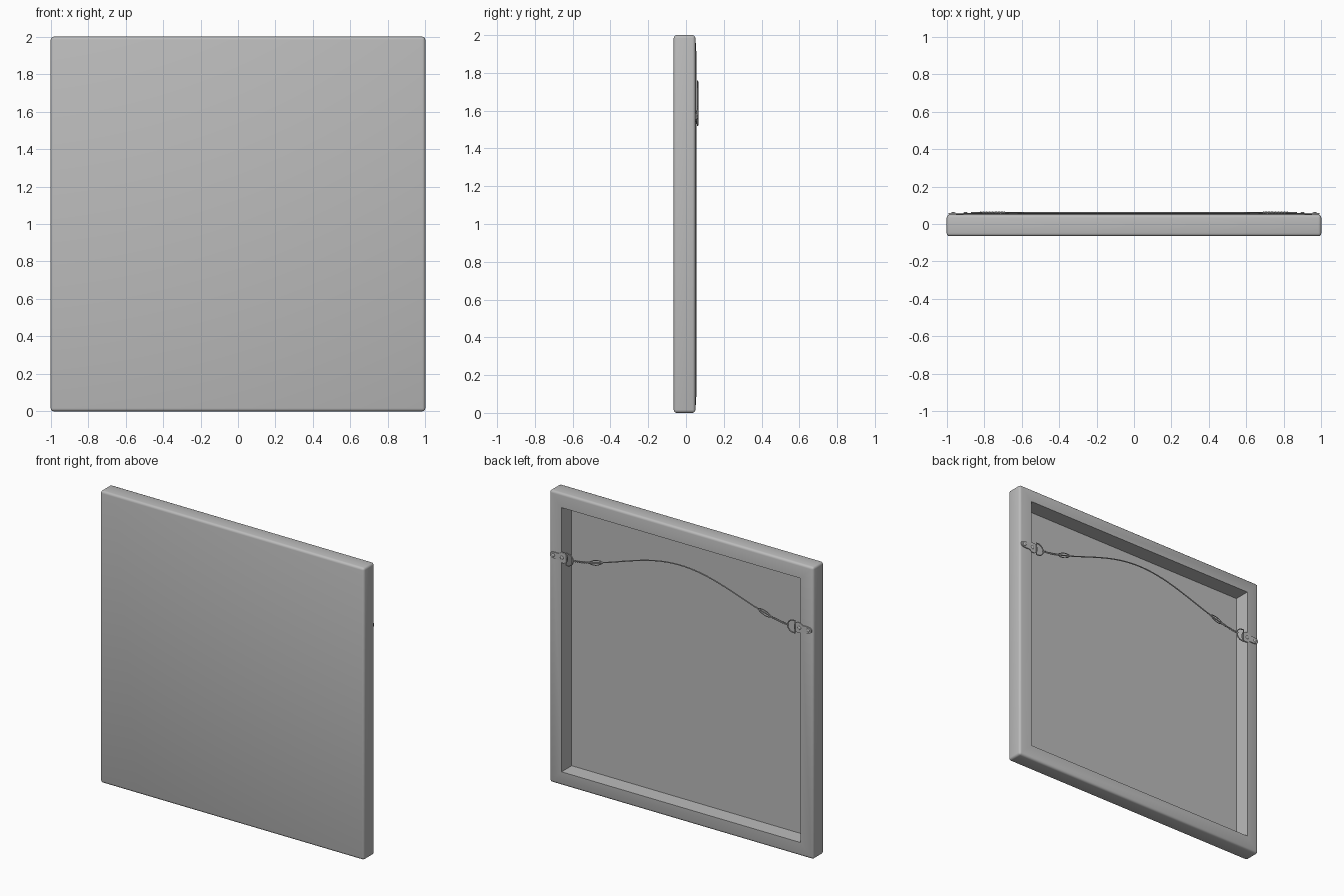
import bpy, bmesh
from math import sin, cos, pi, radians
from mathutils import Vector

cube = bpy.data.objects.get("Cube")
if cube:
    bpy.data.objects.remove(cube, do_unlink=True)


def material(name, value):
    mat = bpy.data.materials.new(name)
    mat.use_nodes = True
    colour = (value, value, value, 1)
    mat.diffuse_color = colour
    mat.node_tree.nodes["Principled BSDF"].inputs["Base Color"].default_value = colour
    return mat


grey = material("plain grey", 0.5)
BACK = 0.055      # rear plane of the frame
HANG_Z = 1.565    # height of the hangers


def finish(name, bm, angle=40):
    bmesh.ops.recalc_face_normals(bm, faces=bm.faces)
    mesh = bpy.data.meshes.new(name)
    bm.to_mesh(mesh)
    bm.free()
    obj = bpy.data.objects.new(name, mesh)
    bpy.context.collection.objects.link(obj)
    mesh.materials.append(grey)
    bpy.ops.object.select_all(action='DESELECT')
    obj.select_set(True)
    bpy.context.view_layer.objects.active = obj
    bpy.ops.object.shade_smooth_by_angle(angle=radians(angle))
    return obj


def tube(name, points, radius, cyclic=False):
    """Round wire following a smooth path."""
    curve = bpy.data.curves.new(name, 'CURVE')
    curve.dimensions = '3D'
    curve.bevel_depth = radius
    curve.bevel_resolution = 2
    curve.use_fill_caps = True
    spline = curve.splines.new('POLY')
    spline.points.add(len(points) - 1)
    for p, co in zip(spline.points, points):
        p.co = (*co, 1)
    spline.use_cyclic_u = cyclic
    spline.use_smooth = True
    curve.materials.append(grey)
    obj = bpy.data.objects.new(name, curve)
    bpy.context.collection.objects.link(obj)
    bpy.ops.object.select_all(action='DESELECT')
    obj.select_set(True)
    bpy.context.view_layer.objects.active = obj
    bpy.ops.object.convert(target='MESH')


# Stretched canvas: rounded slab with a mitred, hollow back
bm = bmesh.new()
bmesh.ops.create_cube(bm, size=1)
for v in bm.verts:
    v.co = (v.co.x * 2, v.co.y * 0.115 - 0.0075, v.co.z * 2 + 1)
bmesh.ops.bevel(bm, geom=bm.edges[:], offset=0.016, segments=3,
                profile=0.5, affect='EDGES')
back = max(bm.faces, key=lambda f: f.calc_center_median().y + f.calc_area())
back = max((f for f in bm.faces if f.normal.y > 0.99), key=lambda f: f.calc_area())
bmesh.ops.inset_region(bm, faces=[back], thickness=0.112)
for v in back.verts:
    v.co.y = BACK
cavity = bmesh.ops.extrude_discrete_faces(bm, faces=[back])["faces"][0]
for v in cavity.verts:
    v.co.y = -0.055
finish("canvas_frame", bm, 35)


def wire_height(x):
    """Hanging wire: gentle arch between the two hangers."""
    return HANG_Z + 0.19 * (0.5 + 0.5 * cos(pi * min(abs(x) / 0.86, 1))) ** 0.9


def hanger(side, label):
    # Strap plate: half-width along its length
    outline = [(0.99, 0.008), (0.98, 0.018), (0.955, 0.022), (0.925, 0.022),
               (0.905, 0.034), (0.885, 0.036), (0.865, 0.026), (0.86, 0.012)]
    ring = outline + [(x, -h) for x, h in reversed(outline)]
    bm = bmesh.new()
    face = bm.faces.new([bm.verts.new((side * x, BACK - 0.004, HANG_Z + h))
                         for x, h in ring])
    top = bmesh.ops.extrude_face_region(bm, geom=[face])["geom"]
    for v in top:
        if isinstance(v, bmesh.types.BMVert):
            v.co.y = BACK + 0.004
    finish(label + "_hanger_plate", bm)

    # Two domed screws
    for number, x in enumerate((0.965, 0.9)):
        bm = bmesh.new()
        bmesh.ops.create_uvsphere(bm, u_segments=16, v_segments=8, radius=0.012)
        for v in bm.verts:
            v.co = Vector((side * x, BACK + 0.004, HANG_Z)) + Vector(
                (v.co.x, v.co.y * 0.4, v.co.z))
        finish(f"{label}_screw_{number + 1}", bm)

    # D-shaped ring, flat on its outer side
    path = [(side * 0.868, BACK + 0.006, HANG_Z + 0.042),
            (side * 0.868, BACK + 0.006, HANG_Z - 0.042)]
    path += [(side * (0.858 - 0.045 * cos(a)), BACK + 0.006, HANG_Z + 0.042 * sin(a))
             for a in (-pi / 2 + pi * i / 12 for i in range(13))]
    tube(label + "_ring", path, 0.004, True)

    # Twisted pair from the ring to the tie
    for strand in (0, pi):
        path = []
        for i in range(49):
            x = 0.82 - 0.13 * i / 48
            a = strand + 2 * pi * 4 * i / 48
            path.append((side * x, BACK + 0.006 + 0.003 * cos(a),
                         wire_height(x) + 0.005 * sin(a)))
        tube(label + "_twisted_wire", path, 0.003)

    # Almond-shaped tie loop
    path = []
    for i in range(32):
        a = 2 * pi * i / 32
        x = 0.64 + 0.055 * cos(a)
        path.append((side * x, BACK + 0.007,
                     wire_height(x) + 0.017 * sin(a) * abs(sin(a))))
    tube(label + "_tie_loop", path, 0.003, True)


hanger(1, "left")
hanger(-1, "right")

# Long hanging wire between the ties
span = [-0.7 + 1.4 * i / 64 for i in range(65)]
tube("hanging_wire", [(x, BACK + 0.006, wire_height(x)) for x in span], 0.004)
